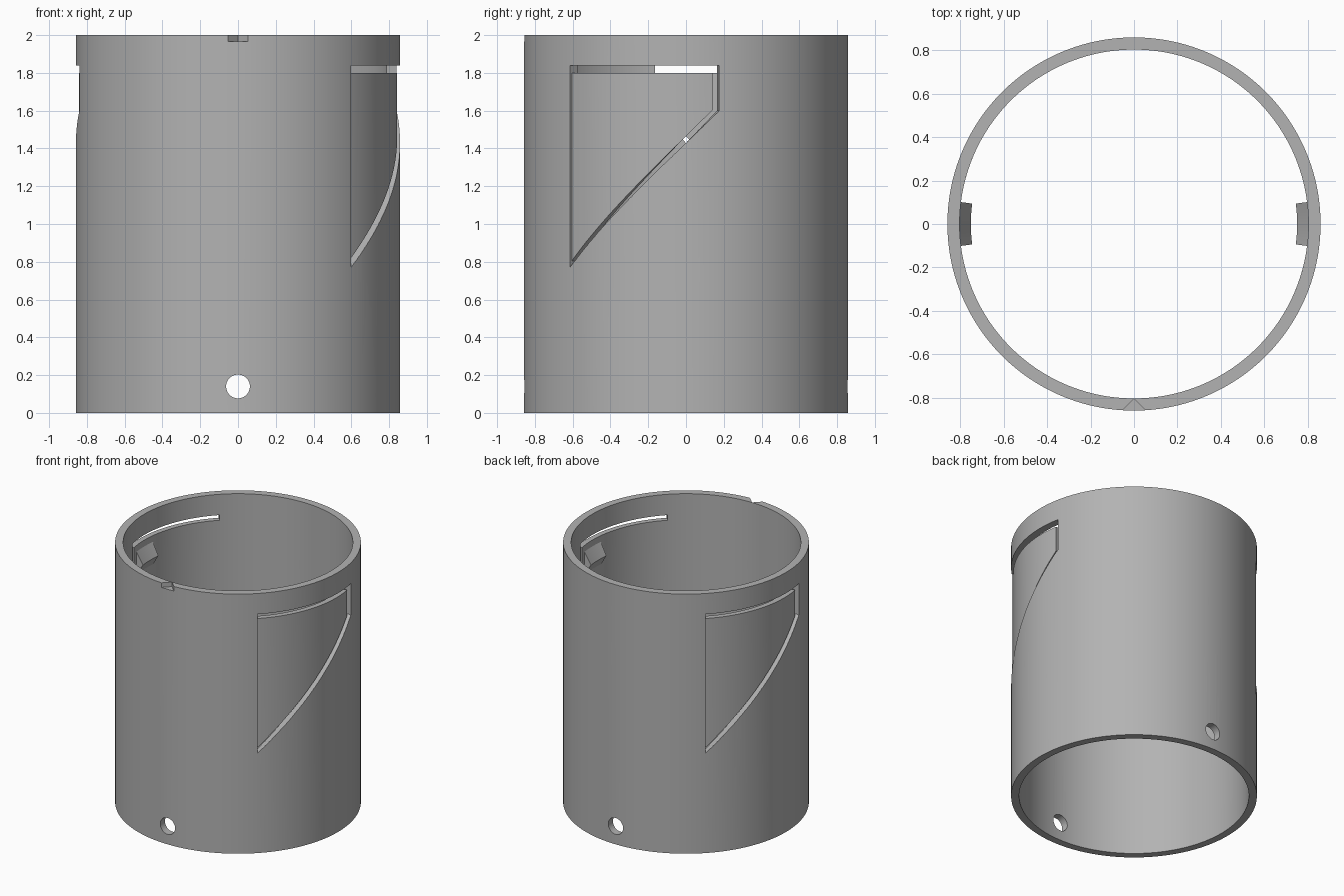
import bpy, bmesh
from math import sin, cos, radians, pi

cube = bpy.data.objects.get("Cube")
if cube:
    bpy.data.objects.remove(cube)

OUTER, INNER, HEIGHT = 0.858, 0.802, 2.0
FLAP_OUTER = 0.843
HINGE, TIP = -45.8, 11.8          # window limits in degrees around z
WINDOW_TOP, FLAP_TOP = 1.84, 1.80

grey = bpy.data.materials.new("grey plastic")
grey.use_nodes = True
colour = (0.45, 0.45, 0.45, 1)
grey.diffuse_color = colour
grey.node_tree.nodes["Principled BSDF"].inputs["Base Color"].default_value = colour


def sweep(name, start, end, steps, profile, turn=0):
    """Sweep a closed (radius, z) profile around z; profile is a function of the angle."""
    bm = bmesh.new()
    full = end - start == 360
    rings = []
    for i in range(steps if full else steps + 1):
        a = start + (end - start) * i / steps
        t = radians(a + turn)
        rings.append([bm.verts.new((r * cos(t), r * sin(t), z)) for r, z in profile(a)])
    pairs = list(zip(rings, rings[1:]))
    if full:
        pairs.append((rings[-1], rings[0]))
    else:
        bm.faces.new(rings[0])
        bm.faces.new(rings[-1])
    for p, q in pairs:
        for j in range(len(p)):
            k = (j + 1) % len(p)
            bm.faces.new((p[j], p[k], q[k], q[j]))
    bmesh.ops.recalc_face_normals(bm, faces=bm.faces)
    mesh = bpy.data.meshes.new(name)
    bm.to_mesh(mesh)
    bm.free()
    mesh.materials.append(grey)
    obj = bpy.data.objects.new(name, mesh)
    bpy.context.collection.objects.link(obj)
    return obj


def band(r0, r1, z0, z1):
    return [(r0, z0), (r1, z0), (r1, z1), (r0, z1)]


def ramp(a):
    """Height of the window's slanted lower edge."""
    return 0.77 + 0.83 * (a - HINGE) / (TIP - HINGE)


def smooth(obj):
    bpy.ops.object.select_all(action='DESELECT')
    obj.select_set(True)
    bpy.context.view_layer.objects.active = obj
    bpy.ops.object.shade_smooth_by_angle(angle=radians(25))


# Tube wall
tube = sweep("tube_wall", 0, 360, 180, lambda a: band(INNER, OUTER, 0, HEIGHT))

# Cutters: two windows, cross hole, pointed rim notch
cutters = [sweep("window_cutter", HINGE, TIP, 32,
                 lambda a: band(0.7, 0.95, ramp(a), WINDOW_TOP), turn)
           for turn in (0, 180)]
bpy.ops.mesh.primitive_cylinder_add(vertices=48, radius=0.063, depth=2.2,
                                    location=(0, 0, 0.14), rotation=(pi / 2, 0, 0))
cutters.append(bpy.context.object)
bm = bmesh.new()
tri = bm.faces.new([bm.verts.new(p) for p in
                    ((0, -0.803, 1.965), (-0.1, -0.903, 1.965), (0.1, -0.903, 1.965))])
ext = bmesh.ops.extrude_face_region(bm, geom=[tri])
bmesh.ops.translate(bm, vec=(0, 0, 0.1),
                    verts=[g for g in ext["geom"] if isinstance(g, bmesh.types.BMVert)])
bmesh.ops.recalc_face_normals(bm, faces=bm.faces)
notch_mesh = bpy.data.meshes.new("notch_cutter")
bm.to_mesh(notch_mesh)
bm.free()
notch = bpy.data.objects.new("notch_cutter", notch_mesh)
bpy.context.collection.objects.link(notch)
cutters.append(notch)

bpy.context.view_layer.objects.active = tube
for cutter in cutters:
    cutter.hide_render = True
    mod = tube.modifiers.new("cut", 'BOOLEAN')
    mod.operation = 'DIFFERENCE'
    mod.solver = 'EXACT'
    mod.object = cutter
    bpy.ops.object.modifier_apply(modifier=mod.name)
for cutter in cutters:
    bpy.data.objects.remove(cutter)
smooth(tube)

# Spring flaps hinged on one side, each with an inner catch
for side, turn in (("left", 0), ("right", 180)):
    smooth(sweep(side + "_flap", HINGE, TIP - 2, 32,
                 lambda a: band(INNER, FLAP_OUTER, ramp(a) + 0.035, FLAP_TOP), turn))
    smooth(sweep(side + "_catch", -7.2, 7.2, 8,
                 lambda a: [(INNER + 0.005, 1.76), (0.75, 1.66), (INNER + 0.005, 1.57)], turn))
